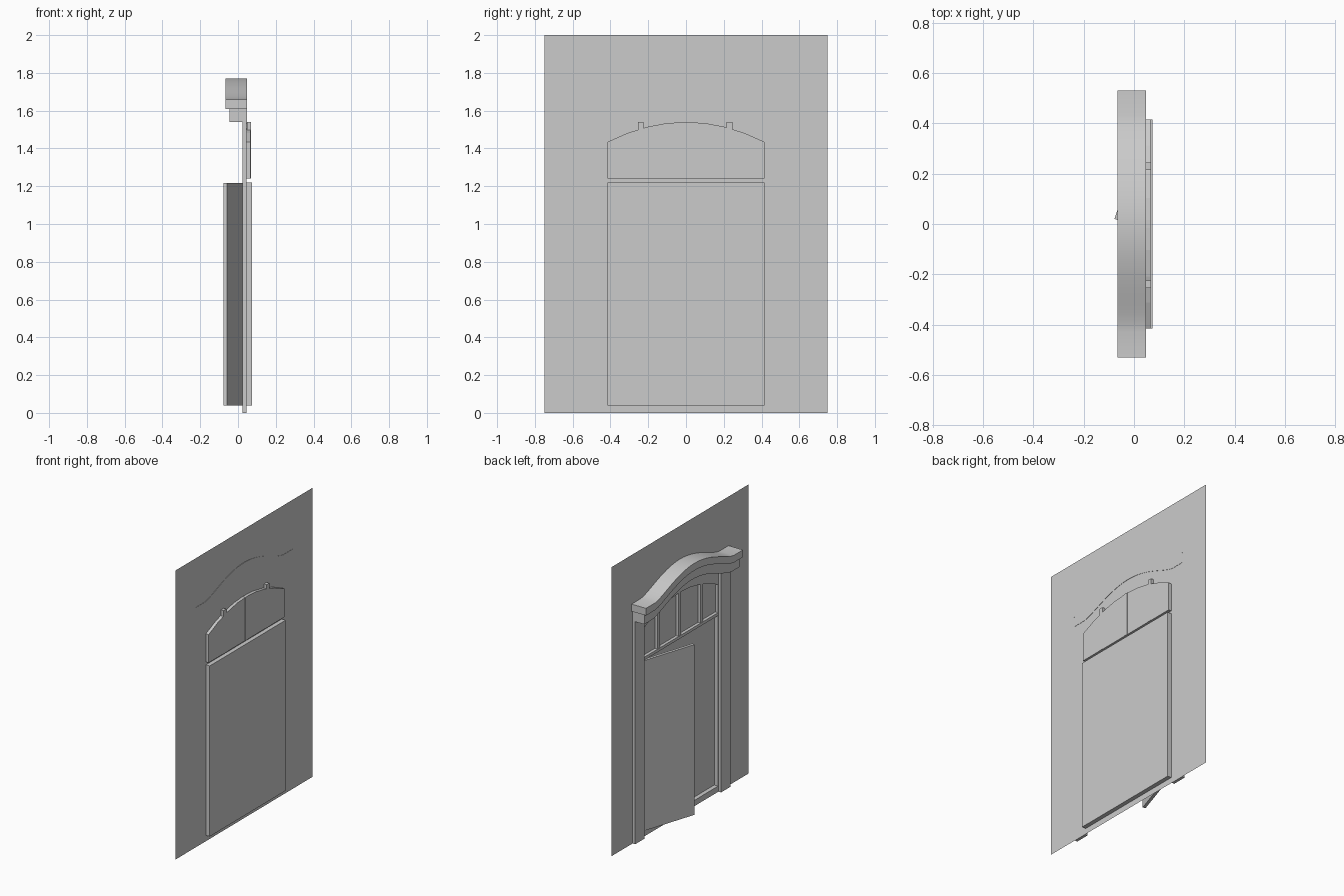
import bpy, bmesh
from math import sin, cos, radians

if "Cube" in bpy.data.objects:
    bpy.data.objects.remove(bpy.data.objects["Cube"], do_unlink=True)

grey = bpy.data.materials.new("plain grey")
grey.use_nodes = True
colour = (0.6, 0.6, 0.6, 1)
grey.diffuse_color = colour
grey.node_tree.nodes["Principled BSDF"].inputs["Base Color"].default_value = colour

WALL = 0.045    # plane of the wall along x
HALF = 0.415    # half width of the opening
SILL, DOOR_TOP, BAR_TOP = 0.04, 1.22, 1.24


def finish(name, bm, smooth=False):
    mesh = bpy.data.meshes.new(name)
    bm.to_mesh(mesh)
    bm.free()
    mesh.materials.append(grey)
    obj = bpy.data.objects.new(name, mesh)
    bpy.context.collection.objects.link(obj)
    if smooth:
        bpy.ops.object.select_all(action="DESELECT")
        obj.select_set(True)
        bpy.context.view_layer.objects.active = obj
        bpy.ops.object.shade_smooth_by_angle(angle=radians(30))
    return obj


def prism(name, outline, x0, x1, front=True, smooth=False):
    """Extrude a (y, z) outline along x; front=False leaves the x0 end open."""
    bm = bmesh.new()
    near = [bm.verts.new((x0, y, z)) for y, z in outline]
    far = [bm.verts.new((x1, y, z)) for y, z in outline]
    bm.faces.new(far)
    if front:
        bm.faces.new(near[::-1])
    n = len(outline)
    for i in range(n):
        j = (i + 1) % n
        bm.faces.new((near[i], near[j], far[j], far[i]))
    bmesh.ops.recalc_face_normals(bm, faces=bm.faces)
    return finish(name, bm, smooth)


def rect(y0, y1, z0, z1):
    return [(y0, z0), (y1, z0), (y1, z1), (y0, z1)]


def arch(steps=8):
    """Shallow arch over the transom, from -y to +y."""
    ys = [HALF * (2 * i / steps - 1) for i in range(steps + 1)]
    return [(y, 1.54 - 0.105 * (y / HALF) ** 2) for y in ys]


# Thin wall sheet with an arched opening
bm = bmesh.new()
top_piece = [(0.75, BAR_TOP), (0.75, 2), (-0.75, 2), (-0.75, BAR_TOP), (-HALF, BAR_TOP)]
pieces = [
    rect(-0.75, 0.75, 0, SILL),
    rect(-0.75, -HALF, SILL, BAR_TOP),
    rect(HALF, 0.75, SILL, BAR_TOP),
    rect(-HALF, HALF, DOOR_TOP, BAR_TOP),
    top_piece + arch() + [(HALF, BAR_TOP)],
]
for piece in pieces:
    bm.faces.new([bm.verts.new((WALL, y, z)) for y, z in piece])
bmesh.ops.remove_doubles(bm, verts=bm.verts, dist=0.0001)
finish("wall", bm)

# Recesses behind the door and the arched transom
prism("door_recess", rect(-HALF, HALF, SILL, DOOR_TOP), WALL, 0.074, front=False)
prism("transom_recess", [(-HALF, BAR_TOP)] + arch() + [(HALF, BAR_TOP)],
      WALL, 0.066, front=False)

# Upright bars dividing the transom
for label, y in (("right", -0.24), ("middle", 0), ("left", 0.23)):
    prism(label + "_transom_bar", rect(y - 0.015, y + 0.015, BAR_TOP, 1.54), 0.048, 0.068)

# Open door leaf, hinged on the +y jamb
swing = radians(18)
dx, dy = -sin(swing), -cos(swing)
length, thick = 0.41, 0.02
hinge_x, hinge_y = 0.049, 0.41
corners = [(hinge_x + dx * a - dy * b, hinge_y + dy * a + dx * b)
           for a, b in ((0, 0), (length, 0), (length, thick), (0, thick))]
bm = bmesh.new()
base = bm.faces.new([bm.verts.new((x, y, SILL)) for x, y in corners])
new = bmesh.ops.extrude_face_region(bm, geom=[base])["geom"]
bmesh.ops.translate(bm, vec=(0, 0, DOOR_TOP - SILL - 0.002),
                    verts=[v for v in new if isinstance(v, bmesh.types.BMVert)])
bmesh.ops.recalc_face_normals(bm, faces=bm.faces)
finish("open_door", bm)

# Pilasters on both sides of the opening
for label, side in (("right", -1), ("left", 1)):
    y0, y1 = sorted((side * 0.42, side * 0.52))
    prism(label + "_pilaster", rect(y0, y1, 0, 1.54), 0.025, WALL)


# Two-step arched cornice with level ends
def band(half, low, high, spring=0.43, rise=0.11, steps=24):
    ys = [spring * (2 * i / steps - 1) for i in range(steps + 1)]
    curve = [(y, rise * max(0, 1 - (y / spring) ** 2) ** 1.5) for y in ys]
    line = [(-half, 0)] + curve + [(half, 0)]
    return [(y, low + h) for y, h in line] + [(y, high + h) for y, h in reversed(line)]


prism("lower_cornice", band(0.52, 1.54, 1.61), -0.045, 0.047, smooth=True)
prism("upper_cornice", band(0.53, 1.61, 1.66), -0.065, 0.047, smooth=True)
